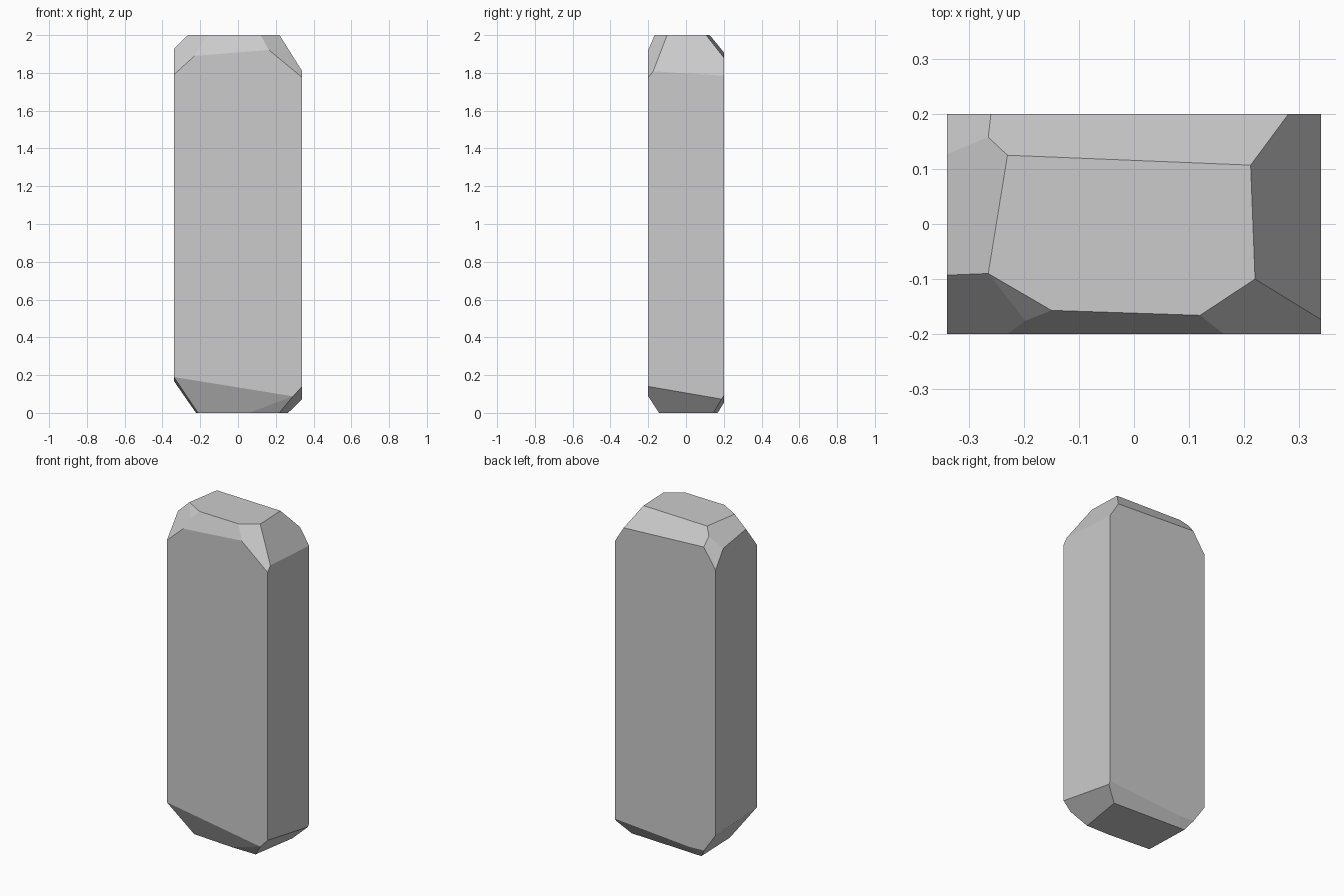
import bpy, bmesh
from mathutils import Vector, Matrix

if "Cube" in bpy.data.objects:
    bpy.data.objects.remove(bpy.data.objects["Cube"])

# Each bevel of the stone is a plane through three points read on its surface
CUTS = [
    # top: front, front left (two facets), left, back left, back, right, front right
    ((-.15, -.157, 2), (.12, -.166, 2), (-.23, -.2, 1.89)),
    ((-.34, -.2, 1.79), (-.23, -.2, 1.89), (-.265, -.09, 2)),
    ((-.265, -.09, 2), (-.15, -.157, 2), (-.2, -.175, 1.95)),
    ((-.265, -.09, 2), (-.23, .125, 2), (-.34, -.093, 1.928)),
    ((-.34, .127, 1.893), (-.265, .158, 1.961), (-.26, .2, 1.909)),
    ((-.23, .125, 2), (.212, .107, 2), (-.265, .158, 1.961)),
    ((.212, .107, 2), (.22, -.10, 2), (.34, .2, 1.785)),
    ((.22, -.10, 2), (.12, -.166, 2), (.34, -.175, 1.807)),
    # bottom: front, front right, right, back, back left, left
    ((-.34, -.2, .19), (.29, -.2, .088), (.06, -.141, 0)),
    ((.06, -.141, 0), (.22, -.143, 0), (.29, -.2, .088)),
    ((.22, -.135, 0), (.265, .145, 0), (.34, -.2, .14)),
    ((.265, .145, 0), (-.207, .168, 0), (.34, .2, .09)),
    ((-.14, .2, .052), (-.222, .167, 0), (-.254, .2, .056)),
    ((-.34, -.2, .19), (-.34, .2, .17), (-.222, .168, 0)),
]


def slice_off(bm, a, b, c):
    """Cut away everything outside the plane and close the hole."""
    a, b, c = Vector(a), Vector(b), Vector(c)
    n = (b - a).cross(c - a).normalized()
    if n.dot(Vector((0, 0, 1)) - a) > 0:
        n = -n
    bmesh.ops.bisect_plane(bm, geom=bm.verts[:] + bm.edges[:] + bm.faces[:],
                           dist=1e-5, plane_co=a, plane_no=n, clear_outer=True)
    rim = [e for e in bm.edges if e.is_boundary]
    if rim:
        bmesh.ops.holes_fill(bm, edges=rim, sides=0)


# Stone block with chipped ends
bm = bmesh.new()
bmesh.ops.create_cube(bm, size=1, matrix=Matrix.Translation((0, 0, 1))
                      @ Matrix.Diagonal((.68, .4, 2, 1)))
for cut in CUTS:
    slice_off(bm, *cut)
bmesh.ops.recalc_face_normals(bm, faces=bm.faces[:])
mesh = bpy.data.meshes.new("stone_pillar")
bm.to_mesh(mesh)
bm.free()
bpy.context.collection.objects.link(bpy.data.objects.new("stone_pillar", mesh))
